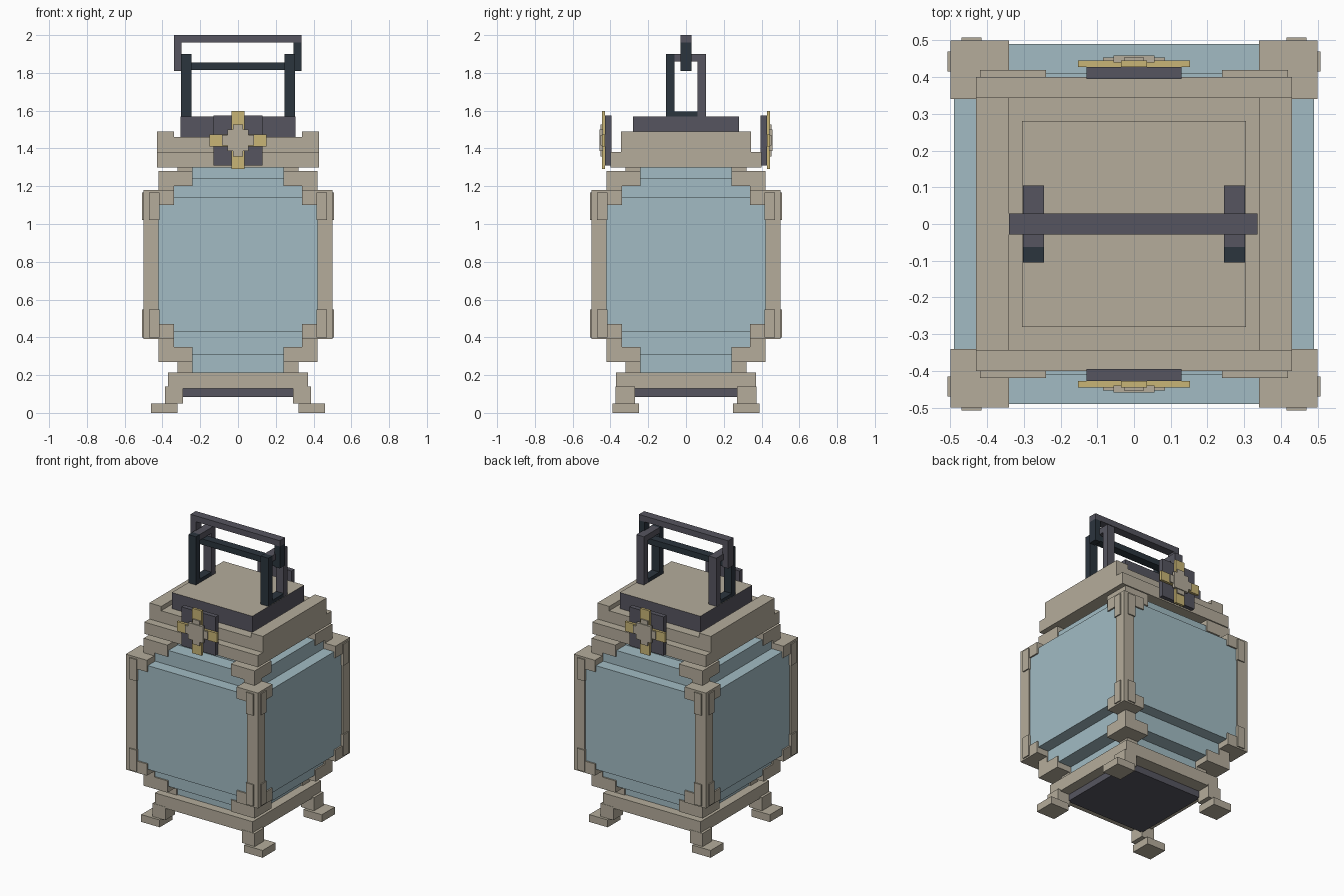
import bpy
import bmesh

if "Cube" in bpy.data.objects:
    bpy.data.objects.remove(bpy.data.objects["Cube"])


def material(name, rgb):
    m = bpy.data.materials.new(name)
    m.diffuse_color = (*rgb, 1)
    m.use_nodes = True
    m.node_tree.nodes["Principled BSDF"].inputs["Base Color"].default_value = m.diffuse_color
    return m


STONE = material("warm_stone", (0.46, 0.415, 0.33))
GLASS = material("pale_blue_glass", (0.36, 0.50, 0.55))
IRON = material("grey_iron", (0.093, 0.091, 0.115))
DARK = material("dark_iron", (0.024, 0.035, 0.048))
GOLD = material("gold", (0.58, 0.46, 0.18))


def part(name, mat, boxes):
    """One object made of boxes given as (x0, x1, y0, y1, z0, z1)."""
    bm = bmesh.new()
    for x0, x1, y0, y1, z0, z1 in boxes:
        geo = bmesh.ops.create_cube(bm, size=1)
        for v in geo["verts"]:
            v.co = (x1 if v.co.x > 0 else x0,
                    y1 if v.co.y > 0 else y0,
                    z1 if v.co.z > 0 else z0)
    me = bpy.data.meshes.new(name)
    bm.to_mesh(me)
    bm.free()
    me.materials.append(mat)
    ob = bpy.data.objects.new(name, me)
    bpy.context.collection.objects.link(ob)
    return ob


def mirrored(name, mat, boxes, x=True, y=True):
    """Boxes repeated across the x and/or y planes."""
    ob = part(name, mat, boxes)
    mod = ob.modifiers.new("mirror", 'MIRROR')
    mod.use_axis = (x, y, False)
    mod.use_mirror_merge = False
    return ob


def slab(hx, hy, z0, z1):
    return (-hx, hx, -hy, hy, z0, z1)


# Base with four stepped feet
part("base_slab", STONE, [slab(0.37, 0.37, 0.13, 0.215)])
part("base_plate", IRON, [slab(0.30, 0.28, 0.085, 0.13)])
mirrored("feet", STONE, [(0.32, 0.46, 0.25, 0.39, 0, 0.05)])
mirrored("legs", STONE, [(0.29, 0.387, 0.27, 0.372, 0.05, 0.14)])

# Glass body in three nested tiers
for name, half, z0, z1 in (("glass_main", 0.49, 0.43, 1.14),
                           ("glass_middle", 0.41, 0.31, 1.24),
                           ("glass_inner", 0.31, 0.215, 1.30)):
    part(name, GLASS, [slab(half, half, z0, z1)])

# Corner posts, corner blocks and raised straps
mirrored("corner_posts", STONE, [(0.42, 0.50, 0.42, 0.50, 0.39, 1.18)])
mirrored("outer_corner_blocks", STONE,
         [(0.34, 0.50, 0.34, 0.50, a, a + 0.08) for a in (0.39, 1.10)])
mirrored("middle_corner_blocks", STONE,
         [(0.24, 0.42, 0.24, 0.42, a, a + 0.08) for a in (0.27, 1.20)]
         + [(0.34, 0.42, 0.34, 0.42, 0.35, 1.20)])
mirrored("inner_corner_blocks", STONE,
         [(0.24, 0.32, 0.24, 0.32, a, b) for a, b in ((0.215, 0.27), (1.28, 1.30))])
mirrored("corner_straps", STONE,
         [box for a in (0.40, 1.02)
          for box in ((0.415, 0.47, 0.42, 0.508, a, a + 0.147),
                      (0.42, 0.508, 0.415, 0.47, a, a + 0.147))])

# Roof: slab, raised centre and side rails
part("roof_slab", STONE, [slab(0.43, 0.40, 1.30, 1.38)])
part("roof_centre", STONE, [slab(0.34, 0.345, 1.38, 1.46)])
mirrored("roof_rails", STONE, [(0.34, 0.43, -0.345, 0.345, 1.38, 1.49)], y=False)

# Cap with iron sides and a stone top
cap = part("cap", IRON, [slab(0.305, 0.28, 1.46, 1.57)])
cap.data.materials.append(STONE)
for f in cap.data.polygons:
    f.material_index = 1 if f.normal.z > 0.5 else 0

# Clasps on front and back
mirrored("clasp_plates", IRON, [(-0.13, 0.13, 0.395, 0.428, 1.31, 1.575)], x=False)
mirrored("clasp_crosses", GOLD, [(-0.035, 0.035, 0.428, 0.445, 1.29, 1.597),
                                 (-0.152, 0.152, 0.428, 0.445, 1.41, 1.475)], x=False)
mirrored("clasp_studs", STONE,
         [(-hx, hx, 0.44, y1, 1.443 - hz, 1.443 + hz)
          for hx, hz, y1 in ((0.085, 0.027, 0.453), (0.027, 0.085, 0.453),
                             (0.056, 0.056, 0.459))], x=False)

# Two hanger loops, dark at the front and grey at the back
mirrored("hanger_front_posts", DARK, [(0.245, 0.303, -0.105, -0.062, 1.57, 1.90)], y=False)
mirrored("hanger_back_posts", IRON, [(0.245, 0.303, 0.062, 0.105, 1.57, 1.90),
                                     (0.245, 0.303, -0.062, 0.062, 1.86, 1.90)], y=False)
mirrored("hanger_bottom_bars", DARK, [(0.245, 0.303, -0.062, 0.062, 1.57, 1.595)], y=False)

# Carrying handle
part("handle_grip", IRON, [(-0.34, 0.337, -0.029, 0.029, 1.96, 2.0)])
part("handle_left_arm", IRON, [(-0.34, -0.298, -0.029, 0.029, 1.81, 1.96)])
part("handle_right_arm", DARK, [(0.295, 0.337, -0.029, 0.029, 1.81, 1.96)])
part("handle_lower_bar", DARK, [(-0.298, 0.295, -0.029, 0.029, 1.815, 1.855)])
